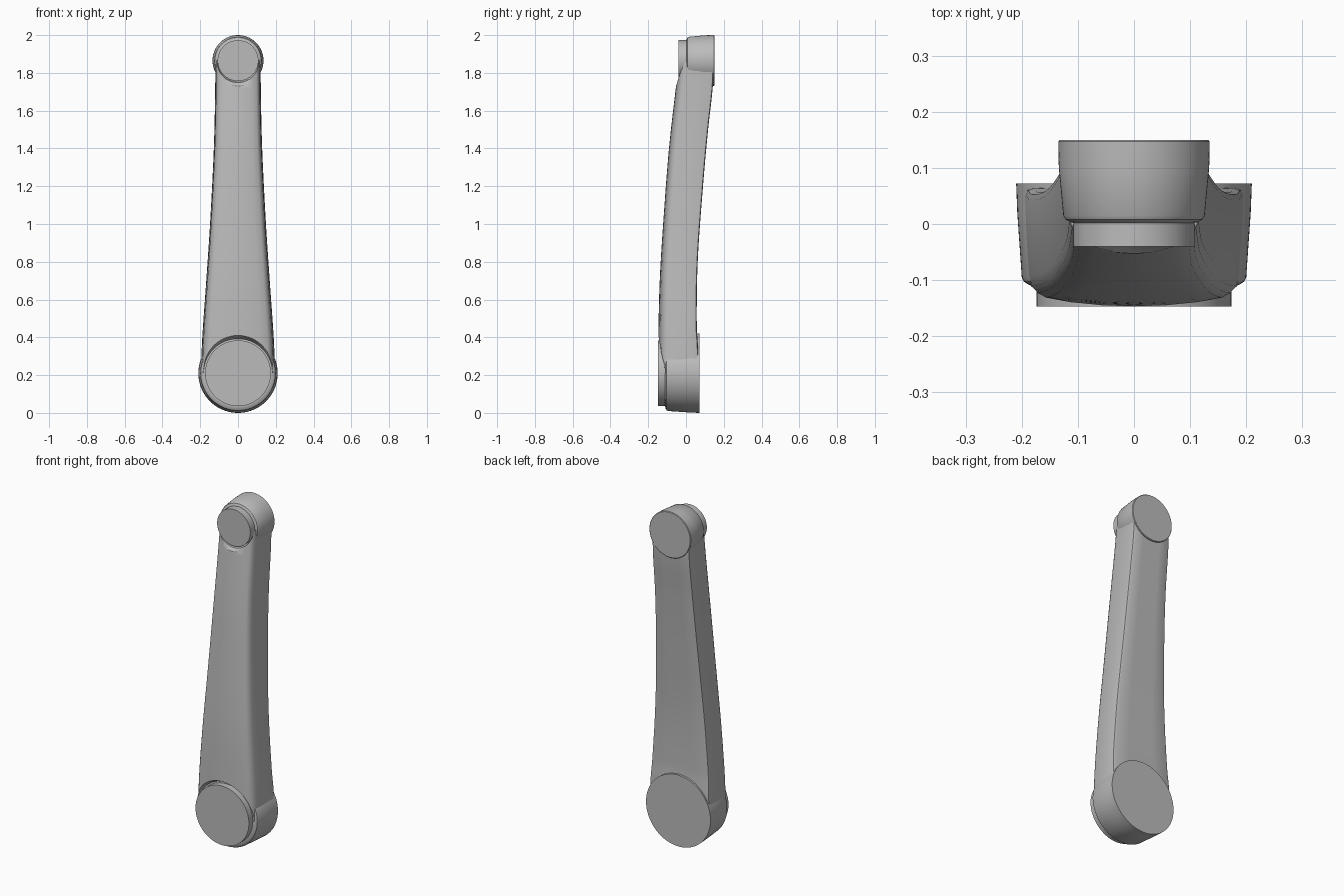
import bpy, bmesh, math

cube = bpy.data.objects.get("Cube")
if cube:
    bpy.data.objects.remove(cube, do_unlink=True)

grey = bpy.data.materials.new("satin grey")
grey.use_nodes = True
colour = (0.5, 0.5, 0.5, 1)
grey.diffuse_color = colour
grey.node_tree.nodes["Principled BSDF"].inputs["Base Color"].default_value = colour

LOW, HIGH = 0.21, 1.865   # heights of the two pivot centres


def loft(name, rings):
    """Skin a list of closed rings and cap both ends."""
    bm = bmesh.new()
    loops = [[bm.verts.new(p) for p in ring] for ring in rings]
    n = len(loops[0])
    for a, b in zip(loops, loops[1:]):
        for i in range(n):
            j = (i + 1) % n
            bm.faces.new((a[i], a[j], b[j], b[i]))
    bm.faces.new(loops[0])
    bm.faces.new(loops[-1])
    bmesh.ops.recalc_face_normals(bm, faces=bm.faces)
    mesh = bpy.data.meshes.new(name)
    bm.to_mesh(mesh)
    bm.free()
    mesh.materials.append(grey)
    obj = bpy.data.objects.new(name, mesh)
    bpy.context.collection.objects.link(obj)
    return obj


def lathe(name, z, profile, n=96):
    """Turn a (radius, y) profile about a front-to-back axis at height z."""
    return loft(name, [[(r * math.cos(math.tau * i / n), y,
                         z + r * math.sin(math.tau * i / n)) for i in range(n)]
                       for r, y in profile])


def select(obj):
    bpy.ops.object.select_all(action='DESELECT')
    obj.select_set(True)
    bpy.context.view_layer.objects.active = obj


def smooth(obj):
    select(obj)
    bpy.ops.object.shade_smooth_by_angle(angle=math.radians(32))


def curve(keys, z):
    """Smooth interpolation through (height, value) keys."""
    k = max(i for i in range(len(keys) - 1) if i == 0 or keys[i][0] <= z)
    slope = lambda i, j: (keys[j][1] - keys[i][1]) / (keys[j][0] - keys[i][0])
    (z0, v0), (z1, v1) = keys[k], keys[k + 1]
    m0 = slope(max(k - 1, 0), k + 1)
    m1 = slope(k, min(k + 2, len(keys) - 1))
    h = z1 - z0
    t = (z - z0) / h
    return ((2*t**3 - 3*t**2 + 1) * v0 + (t**3 - 2*t**2 + t) * h * m0
            + (3*t**2 - 2*t**3) * v1 + (t**3 - t**2) * h * m1)


# Arm: tapering, slightly bowed bar with a crowned front
width = [(0.2, 0.198), (0.4, 0.189), (0.7, 0.168), (1.0, 0.148),
         (1.4, 0.128), (1.7, 0.121), (1.87, 0.12)]
front = [(0.2, -0.15), (0.4, -0.147), (0.7, -0.139), (1.0, -0.121),
         (1.4, -0.09), (1.72, -0.054), (1.87, -0.035)]
back = [(0.2, 0.064), (0.34, 0.064), (0.46, 0.057), (0.8, 0.062),
        (1.2, 0.09), (1.5, 0.117), (1.73, 0.142), (1.87, 0.146)]
half = [(0.45, 0), (0.93, 0), (0.985, 0.02), (1, 0.07), (0.985, 0.4),
        (0.96, 0.73), (0.93, 0.82), (0.88, 0.88), (0.81, 0.92),
        (0.6, 0.96), (0.3, 0.99)]
section = half + [(0, 1)] + [(-u, v) for u, v in reversed(half)]
rings = []
for i in range(57):
    z = LOW + (HIGH - LOW) * i / 56
    w, f, b = curve(width, z), curve(front, z), curve(back, z)
    rings.append([(u * w, b + (f - b) * v, z) for u, v in section])
arm = loft("crank_arm", rings)

# Scooped pockets in the arm's front around each pivot
pockets = [
    (LOW, [(0.21, -0.3), (0.205, -0.155), (0.198, -0.143), (0.188, -0.125),
           (0.182, -0.108), (0.174, -0.097)]),
    (HIGH, [(0.15, -0.2), (0.142, -0.06), (0.132, -0.05), (0.116, -0.04),
            (0.112, -0.02), (0.108, 0.0), (0.1, 0.01)]),
]
for z, profile in pockets:
    cutter = lathe("pocket_cutter", z, profile)
    cutter.hide_render = True
    mod = arm.modifiers.new("pocket", 'BOOLEAN')
    mod.operation = 'DIFFERENCE'
    mod.solver = 'EXACT'
    mod.object = cutter
    select(arm)
    bpy.ops.object.modifier_apply(modifier=mod.name)
    bpy.data.objects.remove(cutter, do_unlink=True)
smooth(arm)

# Pivot bosses: drafted discs with softened front rims
smooth(lathe("lower_boss", LOW, [
    (0.21, 0.072), (0.208, 0.02), (0.2, -0.095), (0.197, -0.102),
    (0.188, -0.108), (0.175, -0.111)]))
smooth(lathe("upper_boss", HIGH, [
    (0.132, 0.15), (0.135, 0.147), (0.134, 0.1), (0.126, 0.015),
    (0.122, 0.008), (0.114, 0.004), (0.108, 0.002)]))

# Raised round caps on the front
smooth(lathe("lower_cap", LOW, [(0.174, -0.09), (0.174, -0.147)]))
smooth(lathe("upper_cap", HIGH, [(0.108, 0.03), (0.108, -0.04)]))
